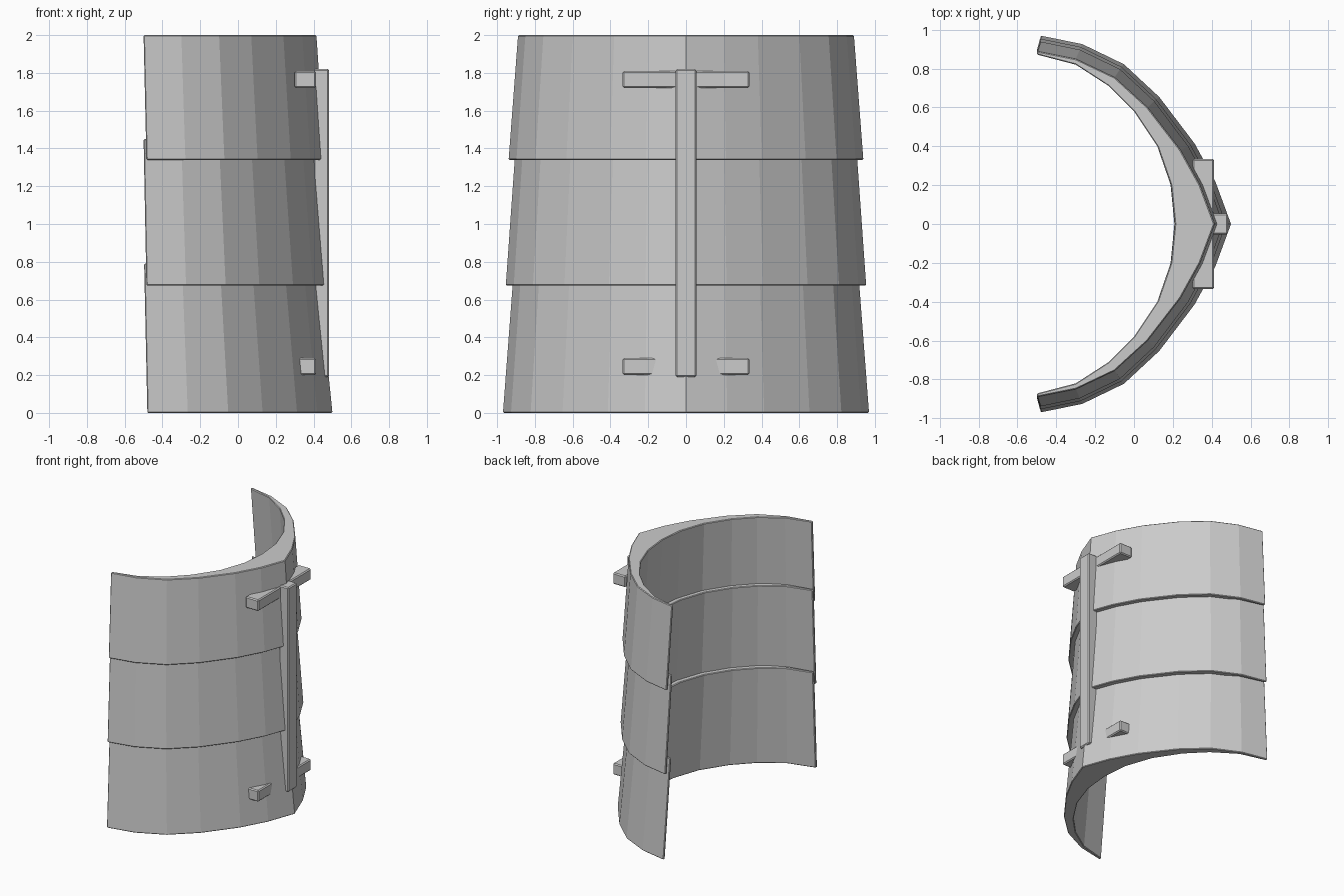
import bpy

if "Cube" in bpy.data.objects:
    bpy.data.objects.remove(bpy.data.objects["Cube"], do_unlink=True)

mat = bpy.data.materials.new("plain light grey")
mat.use_nodes = True
GREY = (0.6, 0.6, 0.6, 1)
mat.diffuse_color = GREY
mat.node_tree.nodes["Principled BSDF"].inputs["Base Color"].default_value = GREY

# Half plan of the shell from end to ridge, taken at the top rim
OUTER = [(-0.5, 0.89), (-0.3, 0.85), (-0.1, 0.755), (0.07, 0.6),
         (0.24, 0.38), (0.34, 0.2), (0.415, 0)]
INNER = [(-0.5, 0.872), (-0.3, 0.82), (-0.13, 0.71), (0, 0.58),
         (0.12, 0.4), (0.19, 0.2), (0.21, 0)]


def make_object(name, verts, faces, bevel):
    mesh = bpy.data.meshes.new(name)
    mesh.from_pydata(verts, [], faces)
    mesh.materials.append(mat)
    obj = bpy.data.objects.new(name, mesh)
    bpy.context.collection.objects.link(obj)
    mod = obj.modifiers.new("edge bevel", 'BEVEL')
    mod.width = bevel
    mod.segments = 1
    mod.limit_method = 'ANGLE'
    mod.angle_limit = 0.8
    return obj


def ring(half, z, end, ridge, width):
    """Stretch a half plan to the given end, ridge and half width, and mirror it."""
    k = (ridge - end) / 0.915
    pts = [(end + (x + 0.5) * k, y * width / 0.89, z) for x, y in half]
    return pts + [(x, -y, z) for x, y, z in reversed(pts[:-1])]


def shell(name, top, bottom):
    # Four matching rails joined by quads, closed at both ends
    rails = [ring(OUTER, *bottom), ring(OUTER, *top),
             ring(INNER, *top), ring(INNER, *bottom)]
    n = len(rails[0])
    faces = []
    for r in range(4):
        a, b = r * n, (r + 1) % 4 * n
        faces += [(a + i, b + i, b + i + 1, a + i + 1) for i in range(n - 1)]
    faces += [(3 * n, 2 * n, n, 0),
              (n - 1, 2 * n - 1, 3 * n - 1, 4 * n - 1)]
    make_object(name, sum(rails, []), faces, 0.005)


def box(name, xs, ys, zs):
    verts = [(x, y, z) for x in xs for y in ys for z in zs]
    faces = [(0, 1, 3, 2), (4, 6, 7, 5), (0, 4, 5, 1),
             (2, 3, 7, 6), (0, 2, 6, 4), (1, 5, 7, 3)]
    make_object(name, verts, faces, 0.008)


# Three overlapping flared plates: height, end x, ridge x, half width
shell("upper_plate", (2.0, -0.5, 0.415, 0.89), (1.34, -0.485, 0.46, 0.94))
shell("middle_plate", (1.45, -0.5, 0.412, 0.9), (0.675, -0.485, 0.475, 0.955))
shell("lower_plate", (0.79, -0.497, 0.42, 0.91), (0, -0.48, 0.5, 0.97))

# Upright strip along the ridge and the two cross bars behind it
box("upright_strip", (0.4, 0.483), (-0.055, 0.055), (0.19, 1.82))
for name, z in (("upper_cross_bar", 1.72), ("lower_cross_bar", 0.2)):
    box(name, (0.3, 0.413), (-0.335, 0.335), (z, z + 0.09))
